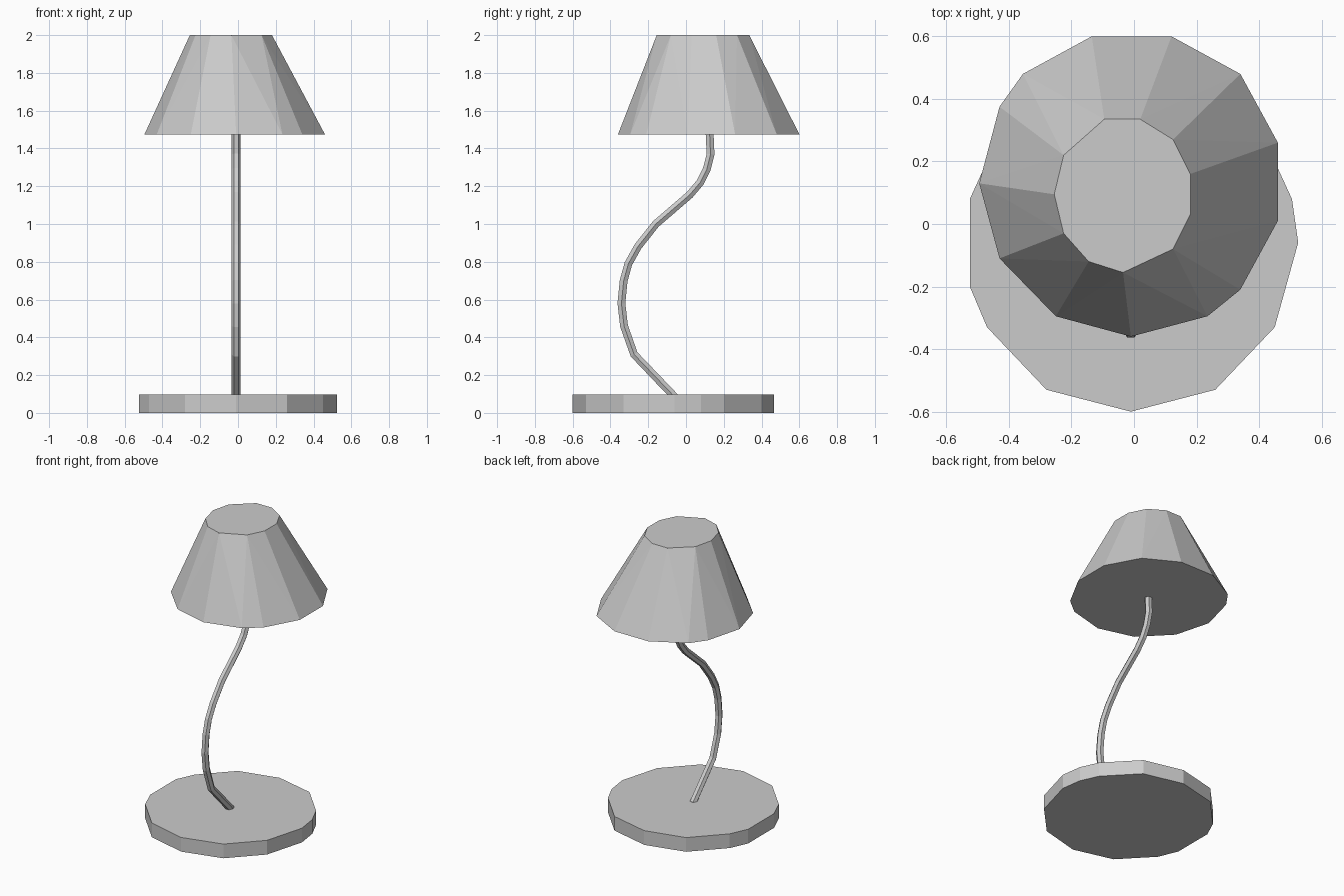
import bpy, bmesh

if "Cube" in bpy.data.objects:
    bpy.data.objects.remove(bpy.data.objects["Cube"])


def frustum(name, lower, z0, upper, z1):
    """Closed faceted solid between two convex outlines."""
    bm = bmesh.new()
    for outline, z in ((lower, z0), (upper, z1)):
        for x, y in outline:
            bm.verts.new((x, y, z))
    bmesh.ops.convex_hull(bm, input=bm.verts)
    bmesh.ops.dissolve_limit(bm, angle_limit=0.01, verts=bm.verts, edges=bm.edges)
    bmesh.ops.recalc_face_normals(bm, faces=bm.faces)
    mesh = bpy.data.meshes.new(name)
    bm.to_mesh(mesh)
    bm.free()
    obj = bpy.data.objects.new(name, mesh)
    bpy.context.collection.objects.link(obj)
    return obj


# Round foot
foot = [(-0.525, 0.08), (-0.525, -0.2), (-0.47, -0.33), (-0.28, -0.53),
        (-0.01, -0.6), (0.26, -0.53), (0.45, -0.33), (0.525, -0.06),
        (0.505, 0.08), (0.45, 0.2), (0.26, 0.4), (-0.01, 0.465),
        (-0.28, 0.4), (-0.47, 0.2)]
frustum("base", foot, 0.0, foot, 0.097)

# Tapered shade
rim = [(-0.135, 0.6), (0.12, 0.6), (0.34, 0.48), (0.46, 0.26), (0.46, 0.01),
       (0.34, -0.21), (0.235, -0.295), (-0.01, -0.36), (-0.25, -0.295),
       (-0.43, -0.11), (-0.495, 0.13), (-0.43, 0.375), (-0.355, 0.48)]
crown = [(-0.095, 0.335), (0.02, 0.335), (0.125, 0.27), (0.18, 0.16),
         (0.18, 0.03), (0.125, -0.08), (-0.035, -0.155), (-0.145, -0.12),
         (-0.225, -0.03), (-0.255, 0.095), (-0.225, 0.22)]
frustum("shade", rim, 1.475, crown, 2.0)

# S-curved stem
path = [(-0.06, 0.085), (-0.17, 0.2), (-0.275, 0.31), (-0.328, 0.46),
        (-0.342, 0.58), (-0.33, 0.7), (-0.305, 0.79), (-0.255, 0.88),
        (-0.16, 1.0), (0.02, 1.155), (0.075, 1.22), (0.11, 1.29),
        (0.13, 1.37), (0.125, 1.48)]
curve = bpy.data.curves.new("stem", 'CURVE')
curve.dimensions = '3D'
curve.bevel_depth = 0.024
curve.bevel_resolution = 1
curve.use_fill_caps = True
spline = curve.splines.new('POLY')
spline.points.add(len(path) - 1)
for point, (y, z) in zip(spline.points, path):
    point.co = (-0.01, y, z, 1)
spline.use_smooth = False
stem = bpy.data.objects.new("stem", curve)
bpy.context.collection.objects.link(stem)
bpy.context.view_layer.objects.active = stem
stem.select_set(True)
bpy.ops.object.convert(target='MESH')
